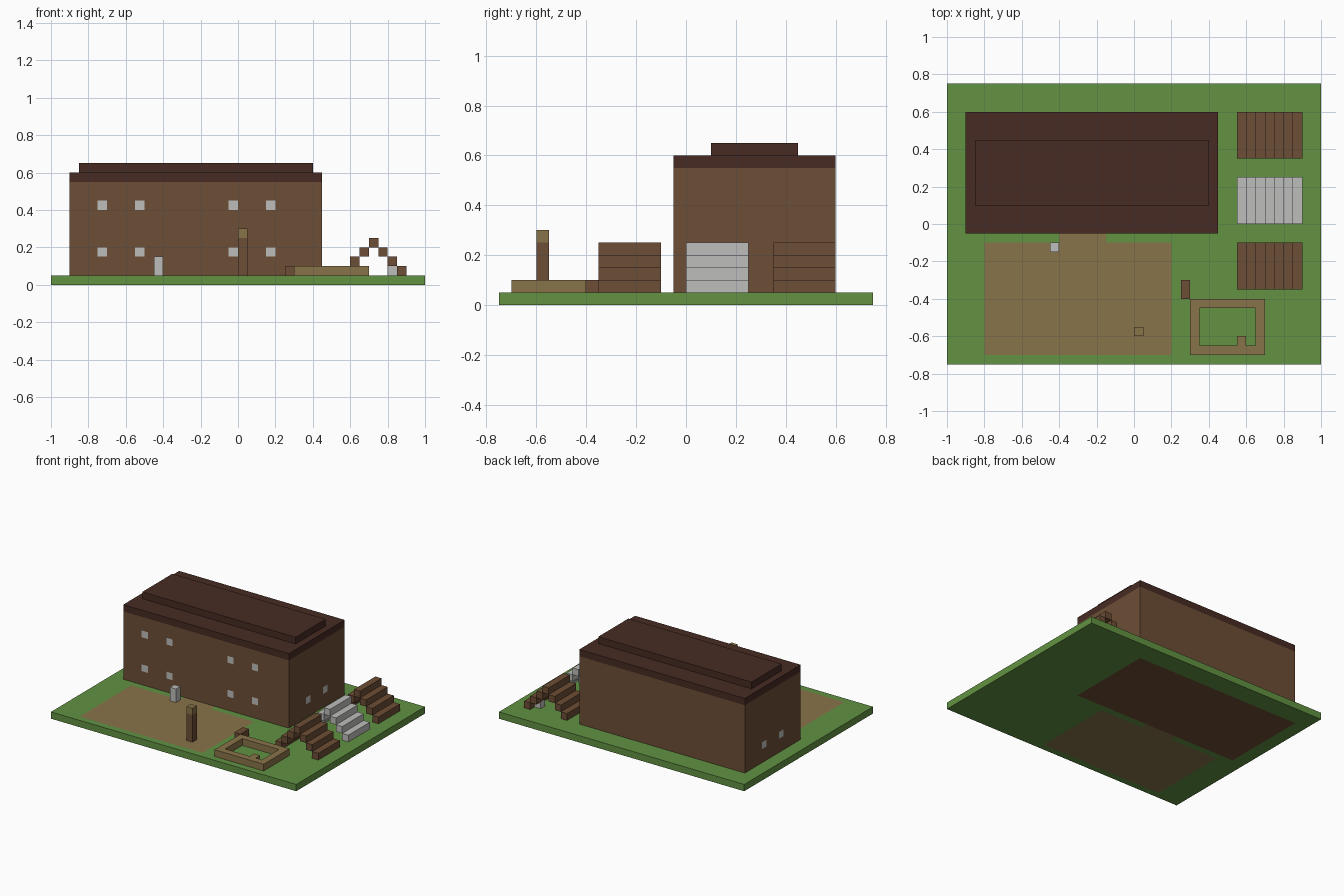
import bpy
import bmesh
from mathutils import Vector

cube = bpy.data.objects.get("Cube")
if cube:
    bpy.data.objects.remove(cube, do_unlink=True)

U = 0.05  # size of one building block


def material(name, rgb):
    def linear(c):
        c /= 255
        return c / 12.92 if c <= 0.04045 else ((c + 0.055) / 1.055) ** 2.4
    colour = [linear(c) for c in rgb] + [1]
    mat = bpy.data.materials.new(name)
    mat.diffuse_color = colour
    mat.use_nodes = True
    bsdf = mat.node_tree.nodes["Principled BSDF"]
    bsdf.inputs["Base Color"].default_value = colour
    bsdf.inputs["Roughness"].default_value = 0.9
    return mat


GRASS = material("grass green", (98, 146, 66))
WOOD = material("wood brown", (109, 78, 54))
EARTH = material("earth tan", (137, 116, 73))
ROOF = material("dark roof brown", (71, 43, 35))
STONE = material("pale grey", (190, 190, 188))


def add_box(bm, x, y, z):
    """Add a box given its (low, high) range on each axis."""
    verts = bmesh.ops.create_cube(bm, size=1)["verts"]
    for v in verts:
        v.co = Vector(r[0] if c < 0 else r[1] for c, r in zip(v.co, (x, y, z)))


def finish(name, bm, mats):
    mesh = bpy.data.meshes.new(name)
    bm.to_mesh(mesh)
    bm.free()
    for m in mats:
        mesh.materials.append(m)
    obj = bpy.data.objects.new(name, mesh)
    bpy.context.collection.objects.link(obj)
    return obj


def boxes(name, mat, *ranges):
    bm = bmesh.new()
    for r in ranges:
        add_box(bm, *r)
    return finish(name, bm, [mat])


def painted_box(name, x, y, z, cuts, rule, mats):
    """Box sliced along the axes, its faces coloured by a rule on (centre, normal)."""
    bm = bmesh.new()
    add_box(bm, x, y, z)
    for axis, values in enumerate(cuts):
        normal = [float(axis == i) for i in range(3)]
        for value in values:
            bmesh.ops.bisect_plane(bm, geom=bm.verts[:] + bm.edges[:] + bm.faces[:],
                                   plane_co=[value * n for n in normal], plane_no=normal)
    bm.normal_update()
    for f in bm.faces:
        f.material_index = rule(f.calc_center_median(), f.normal)
    return finish(name, bm, mats)


# Ground slab with an inlaid yard, doorway path and house floor
def ground_rule(c, n):
    if abs(n.z) < 0.5:
        return 0
    if -0.9 < c.x < 0.45 and -0.05 < c.y < 0.6:
        return 2
    yard = -0.8 < c.x < 0.2 and -0.7 < c.y < -0.1
    doorway = -0.4 < c.x < -0.15 and -0.1 < c.y < -0.05
    return int(yard or doorway)


painted_box("ground", (-1, 1), (-0.75, 0.75), (0, U),
            ((-0.9, -0.8, -0.4, -0.15, 0.2, 0.45), (-0.7, -0.1, -0.05, 0.6), ()),
            ground_rule, [GRASS, EARTH, WOOD])

# House walls with flush square windows on the front and both ends
WIN_X = (-0.75, -0.55, -0.05, 0.15)
WIN_Y = (0.15, 0.35)
WIN_Z = (0.15, 0.4)


def inside(value, starts):
    return any(s < value < s + U for s in starts)


def wall_rule(c, n):
    front = n.y < -0.5 and inside(c.x, WIN_X) and inside(c.z, WIN_Z)
    end = abs(n.x) > 0.5 and inside(c.y, WIN_Y) and inside(c.z, WIN_Z[:1])
    return int(front or end)


painted_box("house_walls", (-0.9, 0.45), (-0.05, 0.6), (U, 0.55),
            [[s + d for s in starts for d in (0, U)] for starts in (WIN_X, WIN_Y, WIN_Z)],
            wall_rule, [WOOD, STONE])

# Two-tier flat roof
boxes("lower_roof", ROOF, ((-0.9, 0.45), (-0.05, 0.6), (0.55, 0.6)))
boxes("upper_roof", ROOF, ((-0.85, 0.4), (0.1, 0.45), (0.6, 0.65)))


# Stepped tents, each an arch of seven long bars
def tent(name, mat, y0):
    bars = []
    for k in range(7):
        x, z = 0.55 + k * U, U * (4 - abs(k - 3))
        bars.append(((x, x + U), (y0, y0 + 5 * U), (z, z + U)))
    boxes(name, mat, *bars)


tent("front_tent", WOOD, -0.35)
tent("middle_tent", STONE, 0)
tent("back_tent", WOOD, 0.35)
boxes("tent_block", STONE, ((0.8, 0.85), (0.5, 0.55), (U, 2 * U)))

# Low pen wall with a small block inside its front edge
LOW = (U, 2 * U)
boxes("pen_wall", EARTH,
      ((0.3, 0.7), (-0.7, -0.65), LOW), ((0.3, 0.7), (-0.45, -0.4), LOW),
      ((0.3, 0.35), (-0.65, -0.45), LOW), ((0.65, 0.7), (-0.65, -0.45), LOW),
      ((0.55, 0.6), (-0.65, -0.6), LOW))

# Bench, post with cap, and pillar
boxes("bench", WOOD, ((0.25, 0.3), (-0.4, -0.3), LOW))
boxes("post", WOOD, ((0, U), (-0.6, -0.55), (U, 0.25)))
boxes("post_cap", EARTH, ((0, U), (-0.6, -0.55), (0.25, 0.3)))
boxes("pillar", STONE, ((-0.45, -0.4), (-0.15, -0.1), (U, 0.15)))
